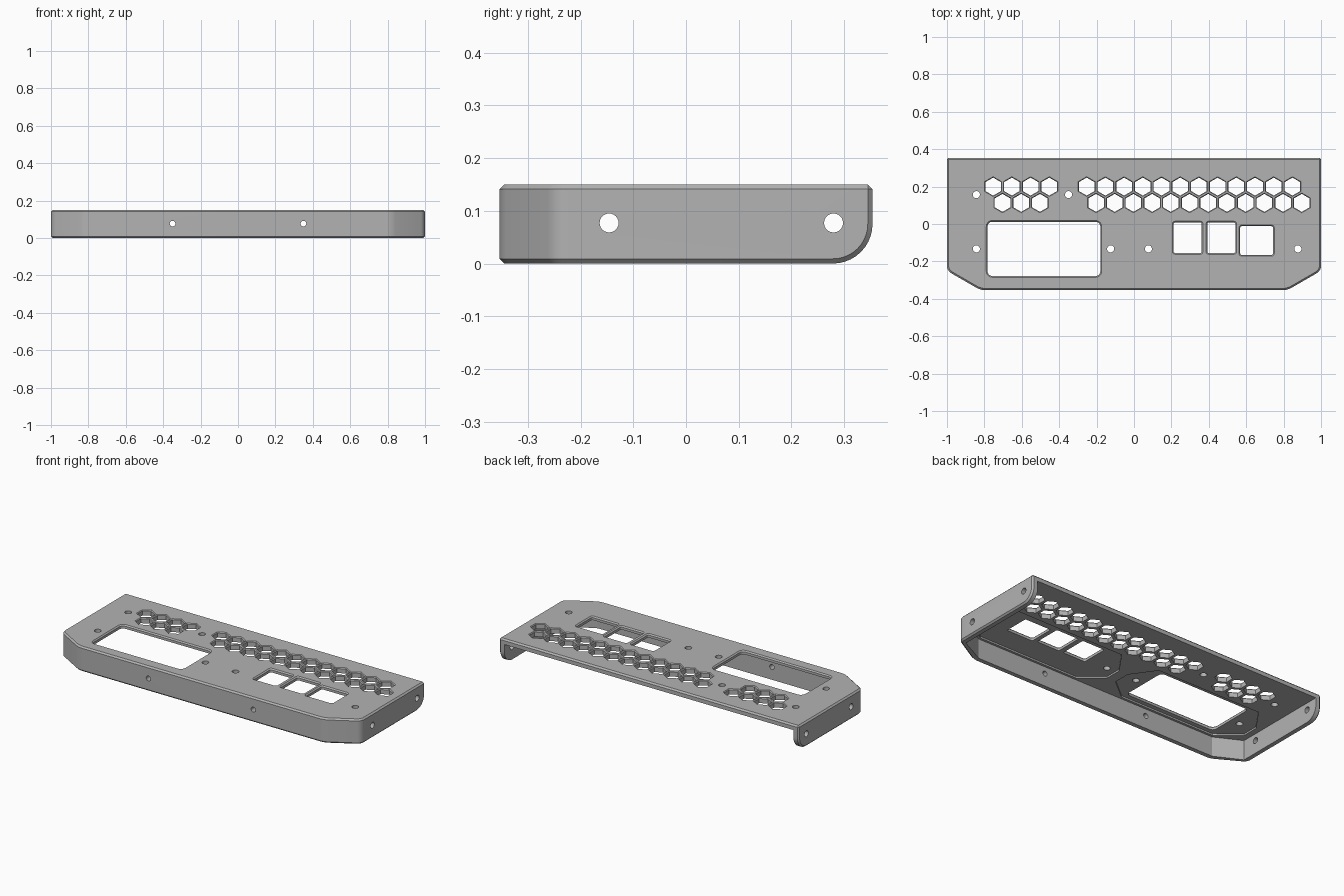
import bpy, bmesh
from math import sin, cos, pi, radians
from mathutils import Matrix, Vector

if "Cube" in bpy.data.objects:
    bpy.data.objects.remove(bpy.data.objects["Cube"])

HALF_Y, TOP, WALL, PLATE = 0.354, 0.15, 0.035, 0.032
UNDER = TOP - PLATE

grey = bpy.data.materials.new("plain grey")
grey.use_nodes = True
colour = (0.45, 0.45, 0.45, 1)
grey.diffuse_color = colour
grey.node_tree.nodes["Principled BSDF"].inputs["Base Color"].default_value = colour


def make_object(name, bm):
    bmesh.ops.recalc_face_normals(bm, faces=bm.faces)
    mesh = bpy.data.meshes.new(name)
    bm.to_mesh(mesh)
    bm.free()
    obj = bpy.data.objects.new(name, mesh)
    bpy.context.collection.objects.link(obj)
    obj.hide_render = True
    return obj


def stack(bm, layers):
    """Closed solid through matching outlines at rising heights."""
    rings = [[bm.verts.new((x, y, z)) for x, y in pts] for pts, z in layers]
    n = len(rings[0])
    for low, high in zip(rings, rings[1:]):
        for i in range(n):
            j = (i + 1) % n
            bm.faces.new((low[i], low[j], high[j], high[i]))
    bm.faces.new(rings[0][::-1])
    bm.faces.new(rings[-1])


def polygon(x, y, r, sides, turn=0.0):
    return [(x + r * cos(turn + 2 * pi * i / sides),
             y + r * sin(turn + 2 * pi * i / sides)) for i in range(sides)]


def rounded_rect(x0, x1, y0, y1, r, grow=0.0):
    pts = []
    corners = ((x1 - r, y1 - r), (x0 + r, y1 - r), (x0 + r, y0 + r), (x1 - r, y0 + r))
    for k, (cx, cy) in enumerate(corners):
        for i in range(5):
            a = (k + i / 4) * pi / 2
            pts.append((cx + (r + grow) * cos(a), cy + (r + grow) * sin(a)))
    return pts


def flared(bm, shape, flare):
    """Through cutter with a chamfer of the given size at the top face."""
    stack(bm, [(shape(0), 0.1), (shape(0), TOP - flare), (shape(2 * flare), TOP + flare)])


def rod(bm, start, end, r):
    axis = Vector(end) - Vector(start)
    place = Matrix.Translation((Vector(start) + Vector(end)) / 2)
    place = place @ axis.to_track_quat('Z', 'Y').to_matrix().to_4x4()
    bmesh.ops.create_cone(bm, cap_ends=True, segments=24, radius1=r, radius2=r,
                          depth=axis.length, matrix=place)


def subtract(obj, cutter):
    mod = obj.modifiers.new("cut", 'BOOLEAN')
    mod.operation, mod.solver, mod.object = 'DIFFERENCE', 'EXACT', cutter
    bpy.context.view_layer.update()
    graph = bpy.context.evaluated_depsgraph_get()
    result = bpy.data.meshes.new_from_object(obj.evaluated_get(graph))
    obj.modifiers.clear()
    obj.data = result
    bpy.data.objects.remove(cutter)


# Outer body: side profile swept across, with the two front corners sliced off
R = 0.075
profile = [(-HALF_Y, 0)] + [(HALF_Y - R + R * sin(a), R - R * cos(a))
                            for a in [i * pi / 20 for i in range(11)]]
profile += [(HALF_Y, TOP), (-HALF_Y, TOP)]
bm = bmesh.new()
ends = [[bm.verts.new((x, y, z)) for y, z in profile] for x in (-1, 1)]
for i in range(len(profile)):
    j = (i + 1) % len(profile)
    bm.faces.new((ends[0][i], ends[0][j], ends[1][j], ends[1][i]))
bm.faces.new(ends[0])
bm.faces.new(ends[1])
bmesh.ops.recalc_face_normals(bm, faces=bm.faces)
CORNER_X, CORNER_Y = 0.82, -0.25
for side in (-1, 1):
    normal = Vector((side * (CORNER_Y + HALF_Y), CORNER_X - 1, 0)).normalized()
    cut = bmesh.ops.bisect_plane(bm, geom=bm.verts[:] + bm.edges[:] + bm.faces[:],
                                 plane_co=(side, CORNER_Y, 0), plane_no=normal,
                                 clear_outer=True)
    edges = [e for e in cut["geom_cut"] if isinstance(e, bmesh.types.BMEdge)]
    bmesh.ops.edgenet_fill(bm, edges=edges)
bmesh.ops.recalc_face_normals(bm, faces=bm.faces)

# Soften the upright corners, then chamfer the outer rim
upright = [e for e in bm.edges if e.verts[0].co.y < 0 and e.verts[1].co.y < 0
           and abs(e.verts[0].co.z - e.verts[1].co.z) > 0.1]
bmesh.ops.bevel(bm, geom=upright, offset=0.025, segments=5, profile=0.5,
                affect='EDGES')
rim = [e for e in bm.edges if len(e.link_faces) == 2 and e.calc_face_angle() > 1.0]
bmesh.ops.bevel(bm, geom=rim, offset=0.009, segments=1, affect='EDGES')
panel = make_object("control_panel_cover", bm)

# Hollow underside, open at the back
bm = bmesh.new()
inner = 1 - WALL
front = -HALF_Y + WALL
half = [(inner, 0.5), (inner, CORNER_Y + 0.01), (CORNER_X - 0.01, front)]
cavity = half + [(-x, y) for x, y in reversed(half)]
stack(bm, [(cavity, -0.1), (cavity, UNDER)])
subtract(panel, make_object("cavity_cutter", bm))

# Shallow recesses under the display and the buttons
bm = bmesh.new()
for x0, x1 in ((-0.93, -0.04), (0.02, 0.94)):
    pocket = [(x0, -0.1), (x0, -0.2), (x0 + 0.13, -0.305), (x1 - 0.13, -0.305),
              (x1, -0.2), (x1, -0.1), (x1 - 0.1, 0.04), (x0 + 0.1, 0.04)]
    stack(bm, [(pocket, UNDER - 0.03), (pocket, UNDER + 0.01)])
subtract(panel, make_object("recess_cutter", bm))

# Honeycomb vents, kept solid around two screw bosses
bosses = [(-0.843, 0.157), (-0.35, 0.157)]
bm = bmesh.new()
for count, x0, y in ((18, -0.853, 0.2), (19, -0.903, 0.113)):
    for i in range(count):
        flared(bm, lambda g: polygon(x0 + 0.1 * i, y, 0.048 + g, 6, pi / 6), 0.005)
vents = make_object("vent_cutter", bm)
bm = bmesh.new()
for x, y in bosses:
    rod(bm, (x, y, 0), (x, y, 0.3), 0.038)
subtract(vents, make_object("boss_keeper", bm))
subtract(panel, vents)

# Display window, three button windows and all screw holes
bm = bmesh.new()
windows = [(-0.783, -0.18, -0.278, 0.012), (0.212, 0.362, -0.155, 0.008),
           (0.392, 0.542, -0.155, 0.008), (0.568, 0.743, -0.165, -0.012)]
for k, (x0, x1, y0, y1) in enumerate(windows):
    r = 0.025 if k == 0 else 0.008
    flared(bm, lambda g: rounded_rect(x0, x1, y0, y1, r, g), 0.007)
screws = bosses + [(x, -0.133) for x in (-0.843, -0.125, 0.077, 0.876)]
for x, y in screws:
    rod(bm, (x, y, 0.1), (x, y, 0.2), 0.019)
for side in (-1, 1):
    rod(bm, (side * 0.35, -0.5, 0.077), (side * 0.35, -0.25, 0.077), 0.015)
    for y in (-0.146, 0.28):
        rod(bm, (side * 0.9, y, 0.077), (side * 1.1, y, 0.077), 0.018)
subtract(panel, make_object("hole_cutter", bm))

# Finish
panel.hide_render = False
panel.data.materials.clear()
panel.data.materials.append(grey)
for poly in panel.data.polygons:
    poly.material_index = 0
for obj in bpy.context.selected_objects:
    obj.select_set(False)
panel.select_set(True)
bpy.context.view_layer.objects.active = panel
bpy.ops.object.shade_smooth_by_angle(angle=radians(25))
